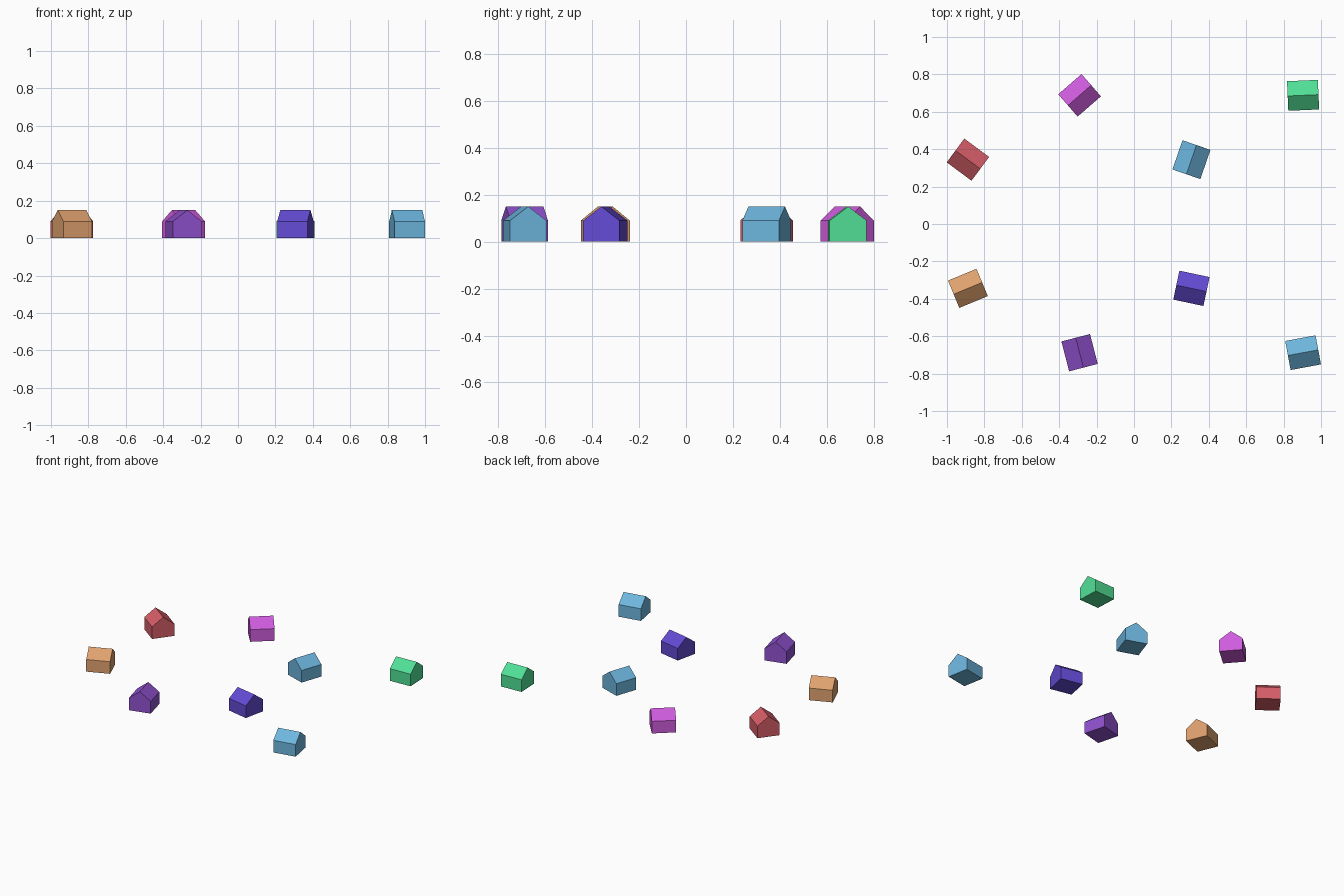
import bpy
from math import radians

if "Cube" in bpy.data.objects:
    bpy.data.objects.remove(bpy.data.objects["Cube"])

L, W = 0.165, 0.158        # ridge length, gable width
WALL, RIDGE = 0.09, 0.15   # eave and ridge heights


def house_mesh(name):
    # gable profile extruded along the ridge (local x)
    profile = [(-W/2, 0), (W/2, 0), (W/2, WALL), (0, RIDGE), (-W/2, WALL)]
    n = len(profile)
    verts = [(x, y, z) for x in (-L/2, L/2) for y, z in profile]
    faces = [tuple(range(n))[::-1], tuple(range(n, 2*n))]
    faces += [(i, (i+1) % n, n + (i+1) % n, n + i) for i in range(n)]
    mesh = bpy.data.meshes.new(name)
    mesh.from_pydata(verts, [], faces)
    mesh.validate()
    return mesh


def material(name, rgb):
    mat = bpy.data.materials.get(name)
    if not mat:
        mat = bpy.data.materials.new(name)
        mat.diffuse_color = [(c/255)**2.2 for c in rgb] + [1]
        mat.use_nodes = True
        mat.node_tree.nodes["Principled BSDF"].inputs["Base Color"].default_value = mat.diffuse_color
    return mat


# hexagonal layout: column x positions and row spacing
COL = [-0.888, -0.291, 0.307, 0.904]
ROW = 0.344

# colour name, rgb, column, row, ridge angle
houses = [
    ("magenta", (205, 92, 220), 1, 2, 41),
    ("green", (82, 222, 148), 3, 2, 2.5),
    ("red", (212, 94, 104), 0, 1, -36.5),
    ("blue", (108, 180, 220), 2, 1, 71),
    ("tan", (222, 160, 110), 0, -1, 22.5),
    ("indigo", (100, 76, 212), 2, -1, -12),
    ("purple", (142, 82, 205), 1, -2, 104.5),
    ("blue", (108, 180, 220), 3, -2, 10.5),
]

# small gabled houses
for i, (colour, rgb, c, r, angle) in enumerate(houses):
    name = f"{colour}_house_{i + 1}"
    mesh = house_mesh(name)
    mesh.materials.append(material(colour, rgb))
    ob = bpy.data.objects.new(name, mesh)
    ob.location = (COL[c], r * ROW, 0)
    ob.rotation_euler.z = radians(angle)
    bpy.context.collection.objects.link(ob)
    # face normals outward
    import bmesh
    bm = bmesh.new()
    bm.from_mesh(mesh)
    bmesh.ops.recalc_face_normals(bm, faces=bm.faces)
    bm.to_mesh(mesh)
    bm.free()
